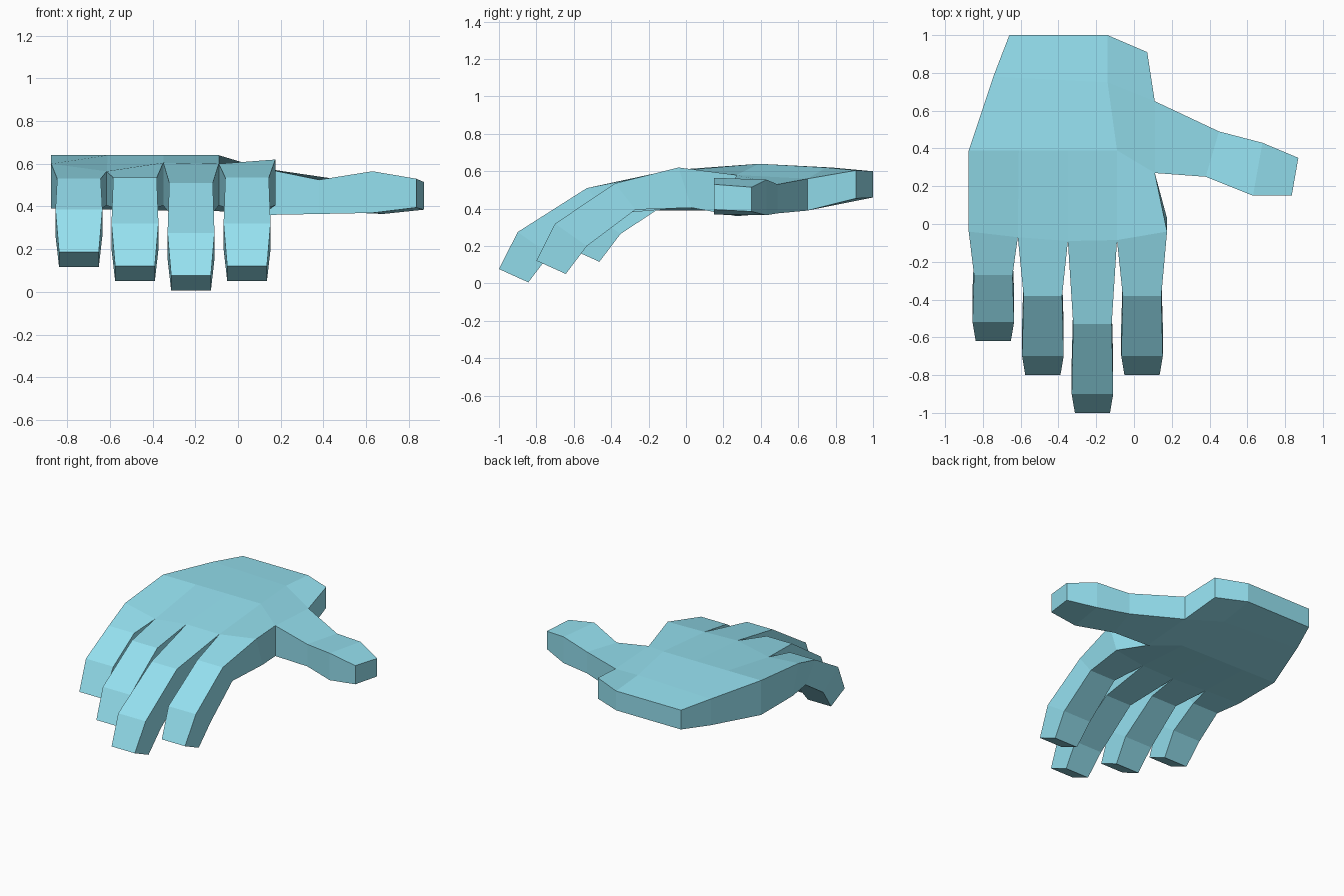
import bpy, bmesh

if "Cube" in bpy.data.objects:
    bpy.data.objects.remove(bpy.data.objects["Cube"])

bm = bmesh.new()
top, bot = {}, {}


def point(name, x, y, zt, zb, dy=0.0):
    """A matching pair of vertices on the back and the palm of the hand."""
    top[name] = bm.verts.new((x, y, zt))
    bot[name] = bm.verts.new((x, y + dy, zb))


# knuckle row: the corners where the fingers start
for i, (x, y, z) in enumerate([(-.875, -.04, .60), (-.615, -.07, .565), (-.35, -.09, .605),
                               (-.09, -.085, .60), (.175, -.04, .62)]):
    point(f"k{i}", x, y, z, .39 if i == 0 else .405, .07)

# middle of the hand
for i, x in enumerate((-.875, -.61, -.35, -.09)):
    point(f"m{i}", x, .39, .64, .39 - .004 * i)

# wrist
point("u0", -.745, .78, .62, .43)
point("u1", -.14, .75, .62, .42)
point("b0", -.66, 1, .60, .46)
point("b1", -.14, 1, .60, .46)
point("b2", .07, .91, .605, .455)

# thumb, root to tip: front and back corner pairs
thumb = [((.11, .27, .58, .36), (.11, .65, .56, .39)),
         ((.38, .25, .525, .365), (.45, .49, .53, .375)),
         ((.63, .15, .565, .37), (.68, .43, .555, .365)),
         ((.835, .15, .53, .395), (.87, .35, .515, .385))]
for i, (f, b) in enumerate(thumb):
    point(f"f{i}", *f)
    point(f"g{i}", *b)

# back-of-hand panels, repeated on the palm side
panels = [f"k{i} k{i+1} m{i+1} m{i}" for i in range(3)]
panels += ["k3 k4 f0 m3", "m0 m1 m2 m3 u1 u0", "u0 u1 b1 b0", "u1 g0 b2 b1", "m3 f0 g0 u1"]
panels += [f"f{i} f{i+1} g{i+1} g{i}" for i in range(3)]
edges = {}
for p in panels:
    names = p.split()
    bm.faces.new([top[n] for n in names])
    bm.faces.new([bot[n] for n in reversed(names)])
    for a, b in zip(names, names[1:] + names[:1]):
        edges.setdefault(frozenset((a, b)), []).append((a, b))

# side walls on open edges, leaving the knuckles open for the fingers
for pair in edges.values():
    a, b = pair[0]
    if len(pair) == 1 and not (a[0] == "k" and b[0] == "k"):
        bm.faces.new((top[b], top[a], bot[a], bot[b]))


# fingers: centre x, first joint (y, z), second joint (y, z)
fingers = [(-.745, (-.27, .53), (-.52, .385)),
           (-.4825, (-.38, .535), (-.70, .32)),
           (-.22, (-.53, .51), (-.90, .275)),
           (.0425, (-.38, .535), (-.70, .32))]
for i, (cx, j1, j2) in enumerate(fingers):
    ring = [top[f"k{i}"], top[f"k{i+1}"], bot[f"k{i+1}"], bot[f"k{i}"]]
    tip = (j2[0] - .10, j2[1] - .198)
    sections = [(j1, .102, (.11, -.14)), (j2, .11, (.17, -.12)), (tip, .093, (.157, -.071))]
    for (y, z), w, (dy, dz) in sections:
        new = [bm.verts.new(c) for c in ((cx - w, y, z), (cx + w, y, z),
                                         (cx + w, y + dy, z + dz), (cx - w, y + dy, z + dz))]
        for k in range(4):
            n = (k + 1) % 4
            bm.faces.new((ring[k], ring[n], new[n], new[k]))
        ring = new
    bm.faces.new(ring)

bmesh.ops.recalc_face_normals(bm, faces=bm.faces)
mesh = bpy.data.meshes.new("hand")
bm.to_mesh(mesh)
bm.free()
hand = bpy.data.objects.new("hand", mesh)
bpy.context.collection.objects.link(hand)

mat = bpy.data.materials.new("light_blue")
mat.diffuse_color = (.3, .75, .87, 1)
mat.use_nodes = True
mat.node_tree.nodes["Principled BSDF"].inputs["Base Color"].default_value = mat.diffuse_color
mesh.materials.append(mat)
